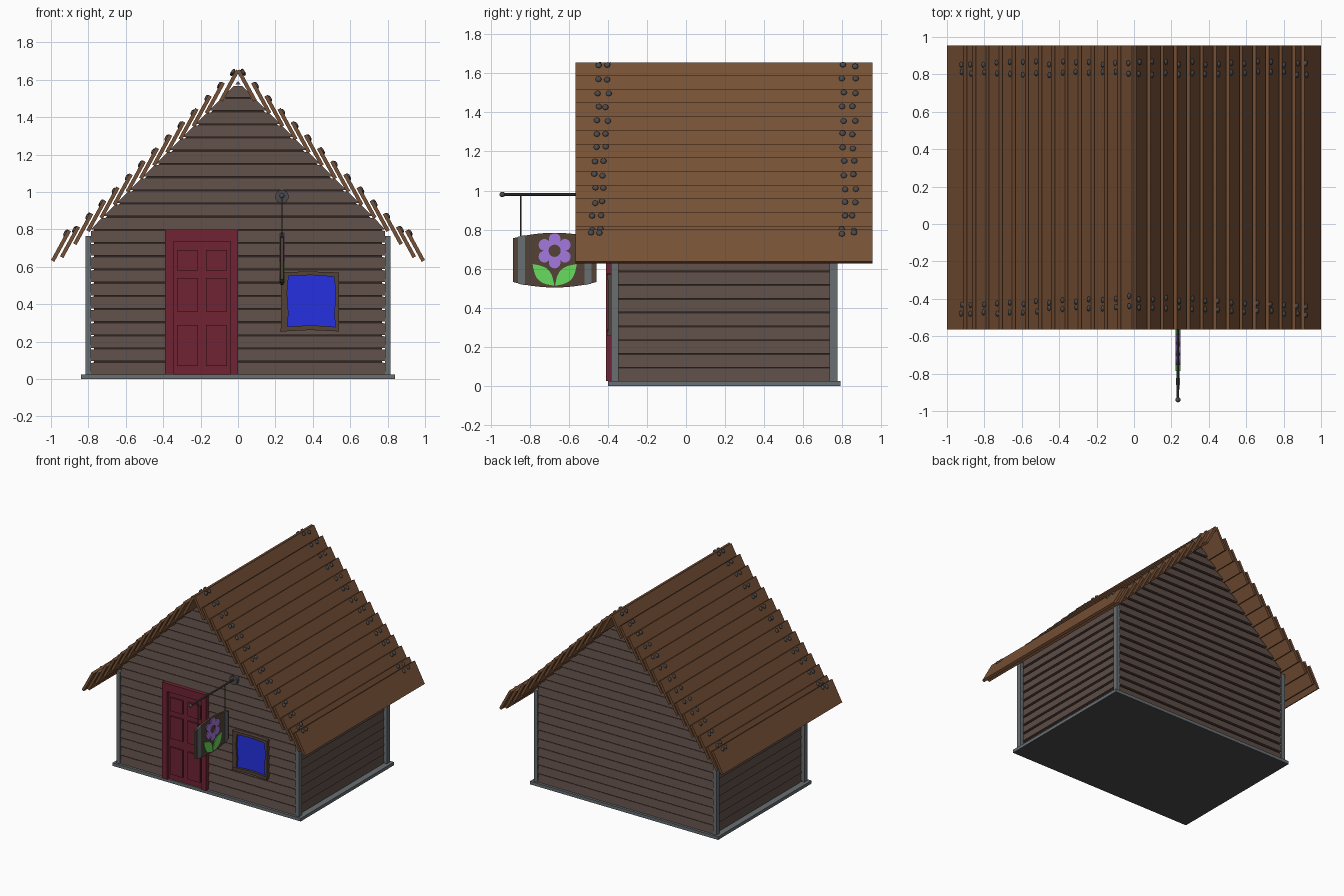
import bpy, bmesh, math, random
from mathutils import Vector, Matrix

random.seed(4)
if "Cube" in bpy.data.objects:
    bpy.data.objects.remove(bpy.data.objects["Cube"], do_unlink=True)


def material(name, rgb):
    lin = [((c / 255 + 0.055) / 1.055) ** 2.4 for c in rgb]
    m = bpy.data.materials.new(name)
    m.use_nodes = True
    m.diffuse_color = (*lin, 1)
    m.node_tree.nodes["Principled BSDF"].inputs["Base Color"].default_value = (*lin, 1)
    return m


SIDING = material("siding brown", (92, 76, 70))
GROOVE = material("groove dark brown", (48, 38, 34))
ROOF = material("roof brown", (118, 80, 53))
GREY = material("trim grey", (104, 110, 113))
IRON = material("iron dark grey", (74, 74, 76))
RED = material("door red", (112, 36, 52))
BLUE = material("window blue", (38, 48, 225))
WOOD = material("frame brown", (84, 66, 55))
PURPLE = material("petal purple", (165, 120, 225))
GREEN = material("leaf green", (105, 220, 95))


def finish(name, bm, mat, smooth=False):
    bmesh.ops.recalc_face_normals(bm, faces=bm.faces[:])
    me = bpy.data.meshes.new(name)
    bm.to_mesh(me)
    bm.free()
    me.materials.append(mat)
    ob = bpy.data.objects.new(name, me)
    bpy.context.scene.collection.objects.link(ob)
    if smooth:
        for p in me.polygons:
            p.use_smooth = True
    return ob


def add_hull(bm, lower, upper):
    """Solid between two matching loops of points."""
    a = [bm.verts.new(p) for p in lower]
    b = [bm.verts.new(p) for p in upper]
    n = len(a)
    bm.faces.new(a)
    bm.faces.new(b[::-1])
    for i in range(n):
        bm.faces.new((a[i], a[(i + 1) % n], b[(i + 1) % n], b[i]))


def add_prism(bm, pts, axis, lo, hi):
    """Profile in xz (axis y) or in yz (axis x), pushed from lo to hi."""
    put = (lambda p, d: (p[0], d, p[1])) if axis == "y" else (lambda p, d: (d, p[0], p[1]))
    add_hull(bm, [put(p, lo) for p in pts], [put(p, hi) for p in pts])


def rect(u0, u1, v0, v1):
    return [(u0, v0), (u1, v0), (u1, v1), (u0, v1)]


def prism(name, pts, axis, lo, hi, mat):
    bm = bmesh.new()
    add_prism(bm, pts, axis, lo, hi)
    return finish(name, bm, mat)


def rod(name, start, end, r, mat, sides=10):
    start, end = Vector(start), Vector(end)
    d = end - start
    m = Matrix.Translation((start + end) / 2) @ d.to_track_quat("Z", "Y").to_matrix().to_4x4()
    bm = bmesh.new()
    bmesh.ops.create_cone(bm, cap_ends=True, segments=sides, radius1=r, radius2=r,
                          depth=d.length, matrix=m)
    return finish(name, bm, mat)


# Base slab and inner core
HALF, FRONT, BACK, PEAK, STEP = 0.785, -0.36, 0.75, 1.59, 0.0705
prism("base_slab", rect(-0.84, 0.84, 0, 0.025), "y", -0.4, 0.79, GREY)
prism("base_underside", rect(-0.835, 0.835, -0.0005, 0.001), "y", -0.395, 0.785, IRON)
prism("wall_core", [(-0.77, 0.02), (0.77, 0.02), (0.77, 0.8), (0, 1.57), (-0.77, 0.8)],
      "y", FRONT, BACK, GROOVE)


# Clapboard walls: each board leans out at its lower edge
def gable_width(z):
    return max(0.002, min(HALF, PEAK - z))


for name, y, out in (("front_siding", FRONT, -1), ("back_siding", BACK, 1)):
    bm = bmesh.new()
    z = 0.025
    while z < PEAK - 0.01:
        top = min(z + STEP - 0.009, PEAK)
        loops = []
        for h, lean in ((z, 0.02), (top, 0.008)):
            w = gable_width(h)
            loops.append([(-w, y - out * 0.005, h), (w, y - out * 0.005, h),
                          (w, y + out * lean, h), (-w, y + out * lean, h)])
        add_hull(bm, *loops)
        z += STEP
    finish(name, bm, SIDING)

for name, s in (("left_siding", 1), ("right_siding", -1)):
    bm = bmesh.new()
    for i in range(11):
        z = 0.025 + i * STEP
        top = z + STEP - 0.007
        add_prism(bm, [(s * 0.765, z), (s * 0.79, z), (s * 0.777, top), (s * 0.765, top)],
                  "y", FRONT, BACK, )
    finish(name, bm, SIDING)

# Corner posts
for x in (-1, 1):
    for y, end in ((-0.365, "front"), (0.755, "back")):
        prism(f"{end}_{'left' if x > 0 else 'right'}_post",
              rect(x * 0.8 - 0.015, x * 0.8 + 0.015, 0.025, 0.765), "y",
              y - 0.02, y + 0.02, GREY)

# Roof planks, each upper one tucked beneath the one below, with nail pairs
along = Vector((0.479, 0, -0.878))
outward = Vector((0.878, 0, 0.479))
tops = [Vector((0.0704 * k, 0, 1.65 - 0.07 * k)) for k in range(13)] + [Vector((0.893, 0, 0.79))]
for side, s in (("left", 1), ("right", -1)):
    planks, nails = bmesh.new(), bmesh.new()
    for k, t in enumerate(tops):
        corners = [t, t + along * 0.186, t + along * 0.186 + outward * 0.02, t + outward * 0.02]
        if k == 0:
            corners = [c - outward * 0.008 for c in corners]
        add_prism(planks, [(s * c.x, c.z) for c in corners], "y", -0.565, 0.955)
        drift = 0.003 * k
        for y in (-0.395 - drift, -0.44 - drift, 0.805, 0.86):
            p = t + along * (0.022 + random.uniform(-0.006, 0.006)) + outward * 0.02
            turn = Vector((s * outward.x, 0, outward.z)).to_track_quat("Z", "Y")
            m = Matrix.Translation((s * p.x, y + random.uniform(-0.01, 0.01), p.z))
            bmesh.ops.create_uvsphere(nails, u_segments=8, v_segments=6, radius=0.016,
                                      matrix=m @ turn.to_matrix().to_4x4()
                                      @ Matrix.Diagonal((1, 1, 0.6, 1)))
    finish(f"{side}_roof_planks", planks, ROOF)
    finish(f"{side}_roof_nails", nails, IRON, True)

# Door: frame, recessed leaf and raised panels
bm = bmesh.new()
for r in (rect(-0.39, -0.345, 0.025, 0.8), rect(-0.04, 0, 0.025, 0.8), rect(-0.345, -0.04, 0.735, 0.8)):
    add_prism(bm, r, "y", -0.41, -0.35)
finish("door_frame", bm, RED)
prism("door_leaf", rect(-0.345, -0.04, 0.025, 0.735), "y", -0.388, -0.35, RED)
bm = bmesh.new()
for x in (-0.325, -0.17):
    for z0, z1 in ((0.07, 0.29), (0.36, 0.54), (0.58, 0.69)):
        add_prism(bm, rect(x, x + 0.11, z0, z1), "y", -0.4, -0.38)
finish("door_panels", bm, RED)

# Window: wavy boards around a pane
prism("window_pane", rect(0.25, 0.53, 0.265, 0.56), "y", -0.386, -0.35, BLUE)
bm = bmesh.new()
add_prism(bm, [(0.23, 0.255), (0.262, 0.255), (0.27, 0.35), (0.262, 0.46), (0.272, 0.565), (0.23, 0.565)],
          "y", -0.4, -0.35)
add_prism(bm, [(0.54, 0.255), (0.54, 0.565), (0.512, 0.565), (0.522, 0.46), (0.515, 0.35), (0.522, 0.255)],
          "y", -0.4, -0.35)
add_prism(bm, [(0.225, 0.255), (0.39, 0.262), (0.54, 0.255), (0.535, 0.278), (0.39, 0.288), (0.23, 0.278)],
          "y", -0.403, -0.35)
add_prism(bm, [(0.23, 0.548), (0.39, 0.556), (0.54, 0.545), (0.54, 0.57), (0.39, 0.575), (0.23, 0.572)],
          "y", -0.403, -0.35)
finish("window_frame", bm, WOOD)

# Sign bracket
SX, SY = 0.235, -0.672
rod("bracket_plate", (SX, -0.36, 0.975), (SX, -0.395, 0.975), 0.036, IRON, 16)
rod("bracket_rod", (SX, -0.37, 0.98), (SX, -0.94, 0.98), 0.007, IRON)
bm = bmesh.new()
bmesh.ops.create_uvsphere(bm, u_segments=12, v_segments=8, radius=0.014,
                          matrix=Matrix.Translation((SX, -0.94, 0.98)))
finish("bracket_ball", bm, IRON, True)
for name, y in (("front_hanger", -0.845), ("rear_hanger", -0.5)):
    rod(name, (SX, y, 0.98), (SX, y, 0.75), 0.004, IRON, 6)


# Hanging sign with bowed top and bottom and two metal bands
def bowed(y0, y1, grow=0.0, n=12):
    ys = [y0 + (y1 - y0) * i / n for i in range(n + 1)]
    bow = lambda y: 0.028 * (1 - ((y - SY) / 0.213) ** 2)
    return ([(y, 0.532 - bow(y) - grow) for y in ys]
            + [(y, 0.756 + bow(y) + grow) for y in reversed(ys)])


prism("sign_board", bowed(SY - 0.213, SY + 0.213), "x", SX - 0.008, SX + 0.008, WOOD)
for name, y in (("front_sign_band", SY - 0.17), ("rear_sign_band", SY + 0.17)):
    prism(name, bowed(y - 0.018, y + 0.018, 0.002, 4), "x", SX - 0.011, SX + 0.011, GREY)

# Painted flower and leaves on both faces
for side, lo, hi in (("left", SX + 0.006, SX + 0.013), ("right", SX - 0.013, SX - 0.006)):
    bm = bmesh.new()
    n = 72
    rings = []
    for x in (lo, hi):
        for flower in (True, False):
            ring = []
            for i in range(n):
                a = 2 * math.pi * i / n
                r = 0.056 + 0.034 * abs(math.cos(3 * (a - math.pi / 2))) ** 0.6 if flower else 0.031
                ring.append(bm.verts.new((x, SY + r * math.cos(a), 0.692 + r * math.sin(a))))
            rings.append(ring)
    for p, q in ((0, 1), (1, 3), (3, 2), (2, 0)):
        for i in range(n):
            j = (i + 1) % n
            bm.faces.new((rings[p][i], rings[p][j], rings[q][j], rings[q][i]))
    finish(f"{side}_flower", bm, PURPLE)
    bm = bmesh.new()
    for s in (-1, 1):
        base, tip = Vector((SY + s * 0.002, 0.513)), Vector((SY + s * 0.113, 0.624))
        d = tip - base
        across = Vector((-d.y, d.x)).normalized()
        arc = [(i / 10, 0.036 * math.sin(math.pi * i / 10)) for i in range(11)]
        pts = [base + d * t + across * w for t, w in arc]
        pts += [base + d * t - across * w for t, w in arc[-2:0:-1]]
        add_prism(bm, pts, "x", lo, hi)
    finish(f"{side}_leaves", bm, GREEN)
